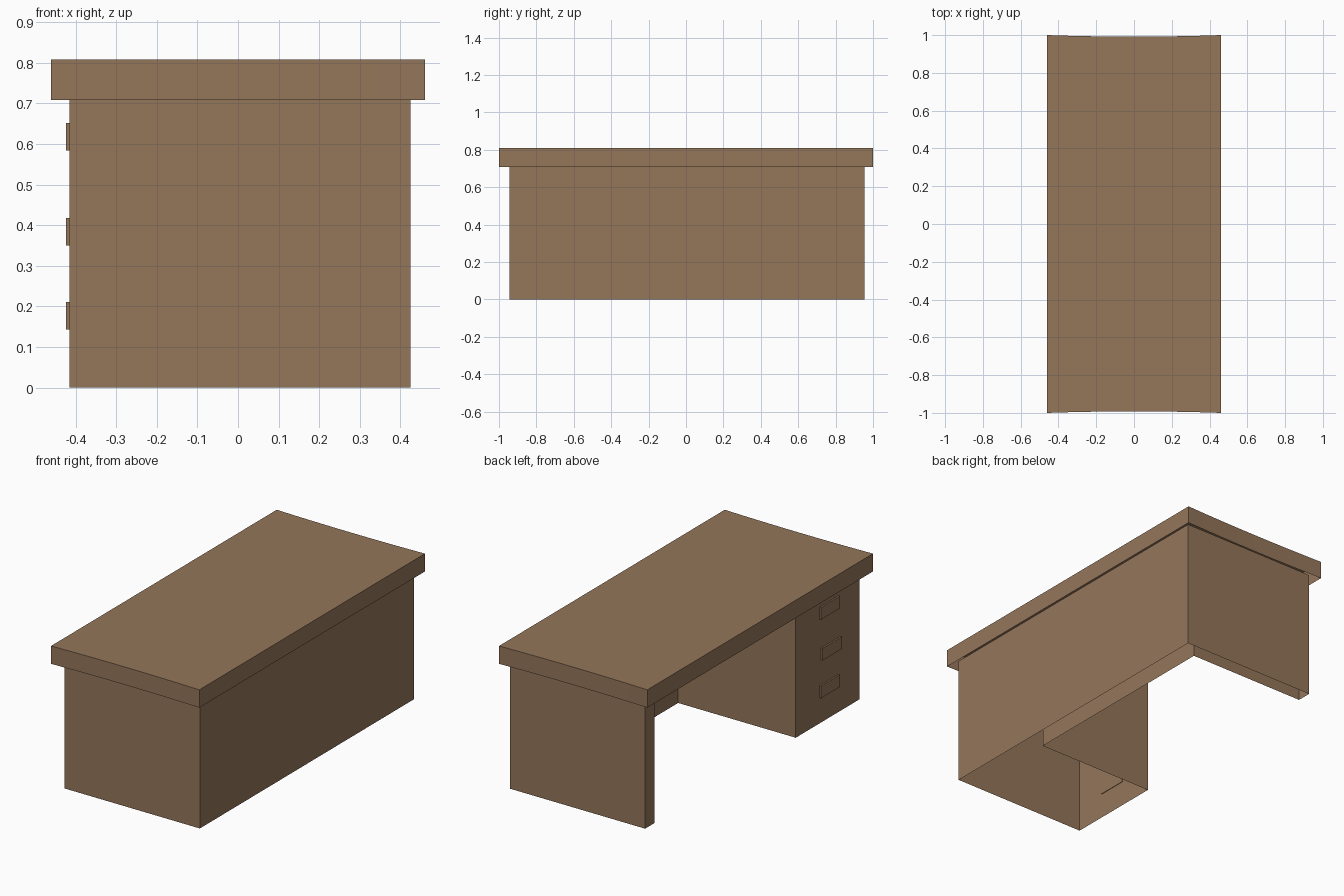
import bpy
import bmesh

if "Cube" in bpy.data.objects:
    bpy.data.objects.remove(bpy.data.objects["Cube"], do_unlink=True)

wood = bpy.data.materials.new("brown_wood")
wood.use_nodes = True
colour = (0.296, 0.181, 0.102, 1.0)
wood.diffuse_color = colour
wood.node_tree.nodes["Principled BSDF"].inputs["Base Color"].default_value = colour


def add_object(name, bm):
    mesh = bpy.data.meshes.new(name)
    bm.to_mesh(mesh)
    bm.free()
    mesh.materials.append(wood)
    obj = bpy.data.objects.new(name, mesh)
    bpy.context.collection.objects.link(obj)
    return obj


def extruded_outline(name, outline, bottom, top, lid=False):
    """Raise walls along a counter-clockwise outline, with an optional lid."""
    bm = bmesh.new()
    low = [bm.verts.new((x, y, bottom)) for x, y in outline]
    high = [bm.verts.new((x, y, top)) for x, y in outline]
    count = len(outline)
    for i in range(count):
        j = (i + 1) % count
        bm.faces.new((low[i], low[j], high[j], high[i]))
    if lid:
        bm.faces.new(high)
    return add_object(name, bm)


def box(name, low, high):
    bm = bmesh.new()
    bmesh.ops.create_cube(bm, size=1)
    for v in bm.verts:
        v.co = [a + (b - a) * (c + 0.5) for a, b, c in zip(low, high, v.co)]
    return add_object(name, bm)


# Hollow body: drawer pedestal, long panel and end leg in one outline
drawer_face, panel_face, panel_inside = -0.415, 0.425, 0.315
near_end, pedestal_side, leg_inside, far_end = -0.945, -0.38, 0.872, 0.955
extruded_outline("desk_body", [
    (drawer_face, near_end), (panel_face, near_end),
    (panel_face, far_end), (drawer_face, far_end),
    (drawer_face, leg_inside), (panel_inside, leg_inside),
    (panel_inside, pedestal_side), (drawer_face, pedestal_side),
], 0, 0.73)

# Desk top: open underneath, with slightly hollowed short ends
half_width, segments, sag = 0.46, 8, 0.008
end_curve = []
for i in range(segments + 1):
    t = 2 * i / segments - 1
    end_curve.append((half_width * t, sag * (1 - t * t) - 1))
outline = end_curve + [(-x, -y) for x, y in end_curve]
extruded_outline("desk_top", outline, 0.708, 0.808, lid=True)

# Drawer handles
for name, y, z in (("lower", -0.675, 0.177), ("middle", -0.69, 0.384), ("upper", -0.675, 0.618)):
    box(name + "_handle", (-0.424, y - 0.085, z - 0.034), (-0.412, y + 0.085, z + 0.034))
